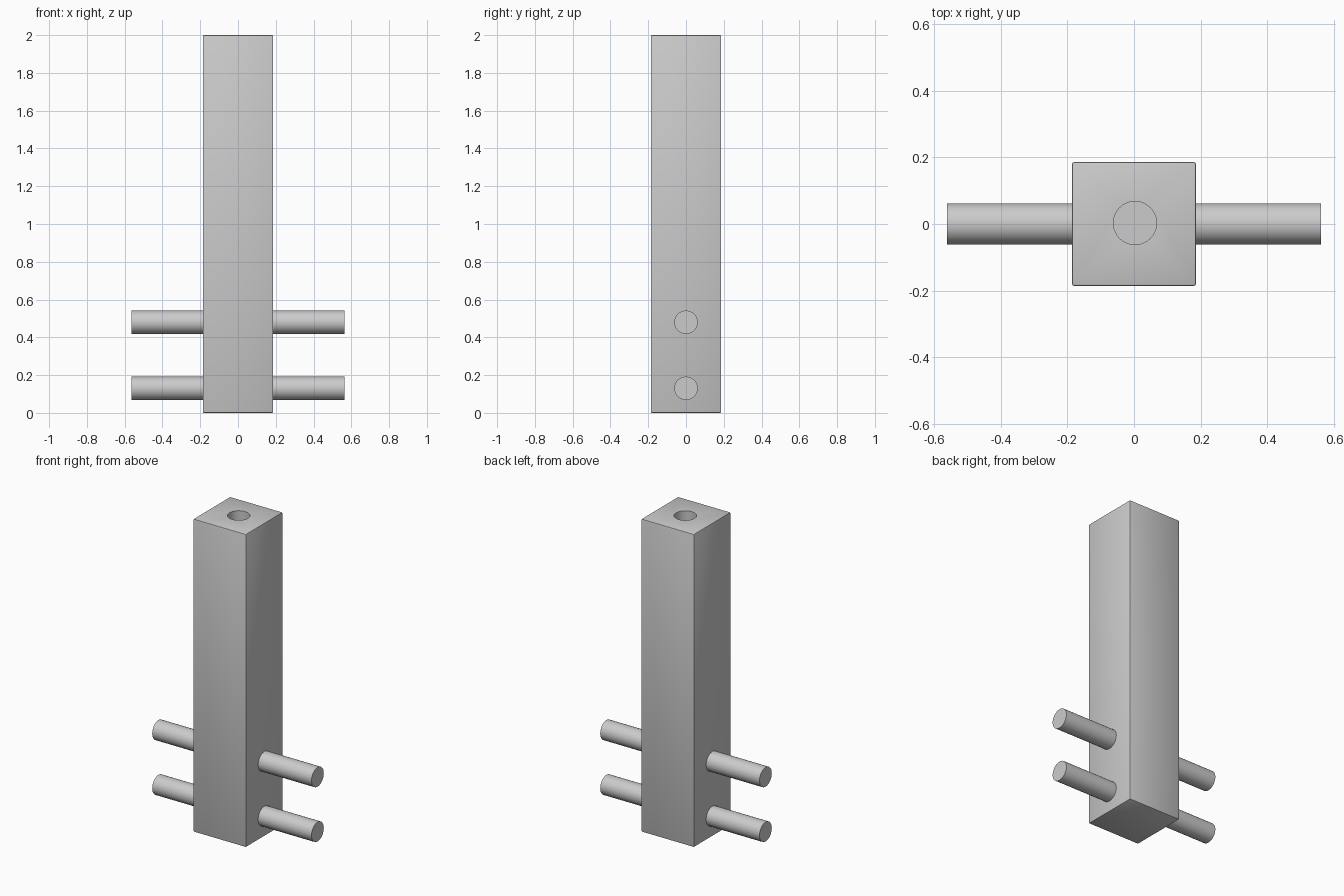
import bpy
import math

# Remove the default cube
if "Cube" in bpy.data.objects:
    bpy.data.objects.remove(bpy.data.objects["Cube"], do_unlink=True)

HALF = 0.186
HEIGHT = 2.0

# Single flat grey
grey = bpy.data.materials.new("plain grey")
grey.use_nodes = True
colour = (0.6, 0.6, 0.6, 1.0)
grey.diffuse_color = colour
grey.node_tree.nodes["Principled BSDF"].inputs["Base Color"].default_value = colour


def cylinder(name, radius, length, location, rotation=(0, 0, 0)):
    bpy.ops.mesh.primitive_cylinder_add(vertices=48, radius=radius, depth=length,
                                        location=location, rotation=rotation)
    obj = bpy.context.object
    obj.name = name
    obj.data.materials.append(grey)
    bpy.ops.object.shade_smooth_by_angle(angle=math.radians(30))
    return obj


# Square post with slightly softened edges
bpy.ops.mesh.primitive_cube_add(size=1, location=(0, 0, HEIGHT / 2))
post = bpy.context.object
post.name = "post"
post.scale = (2 * HALF, 2 * HALF, HEIGHT)
bpy.ops.object.transform_apply(location=False, rotation=False, scale=True)
post.data.materials.append(grey)
bevel = post.modifiers.new("soft edges", 'BEVEL')
bevel.width = 0.006
bevel.segments = 2

# Blind socket in the top of the post
depth = 0.375
cutter = cylinder("socket_cutter", 0.065, 2 * depth, (0.003, 0.003, HEIGHT))
socket = post.modifiers.new("socket", 'BOOLEAN')
socket.operation = 'DIFFERENCE'
socket.solver = 'EXACT'
socket.object = cutter

# Bake the post, then drop the cutter
bpy.ops.object.select_all(action='DESELECT')
post.select_set(True)
bpy.context.view_layer.objects.active = post
for modifier in ("soft edges", "socket"):
    bpy.ops.object.modifier_apply(modifier=modifier)
bpy.ops.object.shade_smooth_by_angle(angle=math.radians(30))
bpy.data.objects.remove(cutter, do_unlink=True)

# Two round pegs running through the post
for name, z in (("lower_peg", 0.13), ("upper_peg", 0.48)):
    cylinder(name, 0.062, 1.126, (0, 0, z), (0, math.pi / 2, 0))
